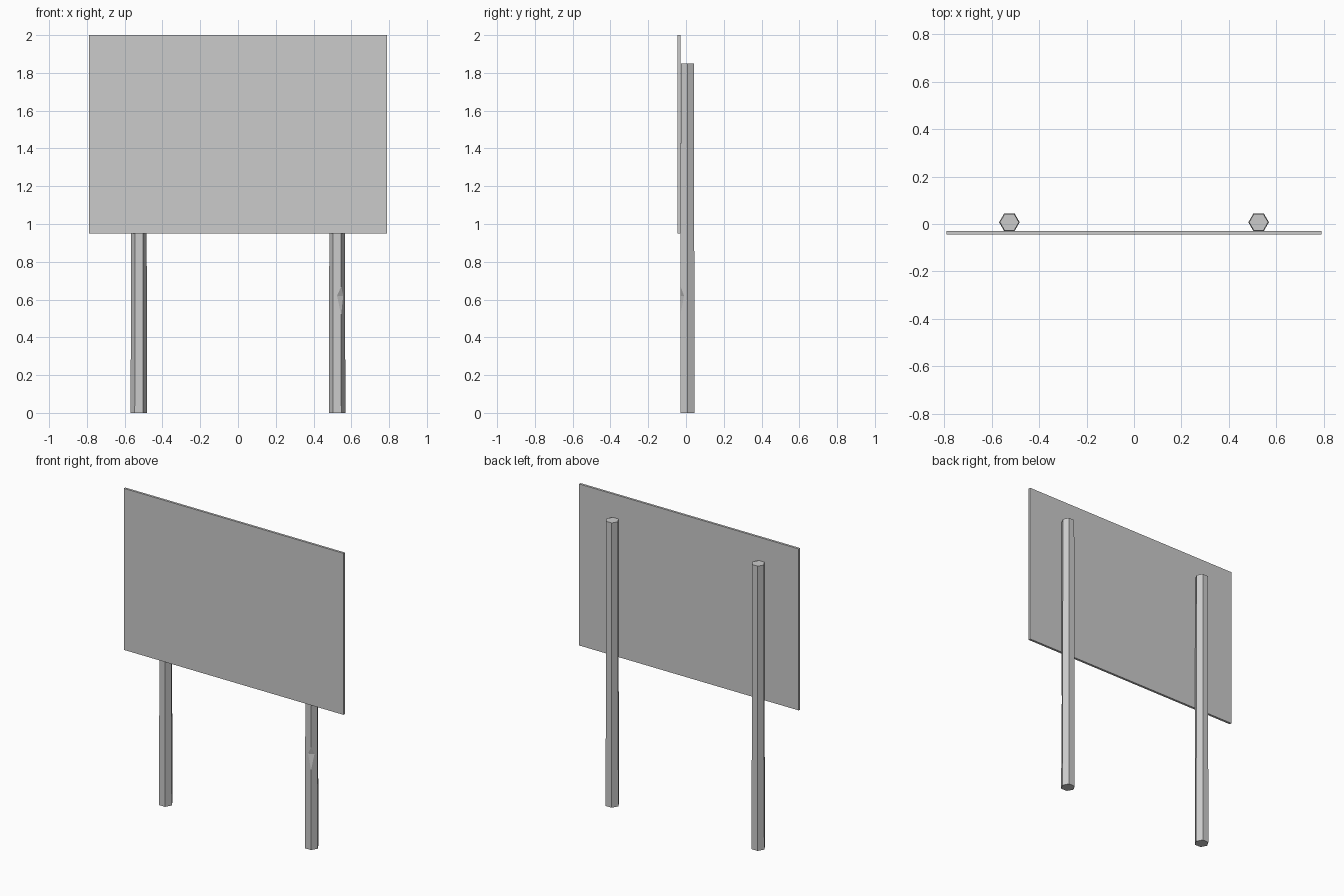
import bpy
import bmesh
from math import cos, sin, pi
from mathutils import Vector

old = bpy.data.objects.get("Cube")
if old:
    bpy.data.objects.remove(old, do_unlink=True)


def make_material(name, color):
    mat = bpy.data.materials.new(name)
    mat.use_nodes = True
    mat.diffuse_color = color
    mat.node_tree.nodes["Principled BSDF"].inputs["Base Color"].default_value = color
    return mat


GREY = make_material("plain grey", (0.6, 0.6, 0.6, 1))


def add_object(name, bm):
    bmesh.ops.recalc_face_normals(bm, faces=bm.faces)
    mesh = bpy.data.meshes.new(name)
    bm.to_mesh(mesh)
    bm.free()
    mesh.materials.append(GREY)
    obj = bpy.data.objects.new(name, mesh)
    bpy.context.collection.objects.link(obj)
    return obj


POST_X, POST_Y, POST_R, POST_H = 0.525, 0.0075, 0.0433, 1.85


def add_post(name, x):
    # Six-sided post, slightly narrower at the top, with a flat side to the front
    bm = bmesh.new()
    rings = []
    for z, r in ((0, POST_R), (POST_H, 0.04)):
        rings.append([bm.verts.new((x + r * cos(i * pi / 3), POST_Y + r * sin(i * pi / 3), z))
                      for i in range(6)])
    bm.faces.new(rings[0][::-1])
    bm.faces.new(rings[1])
    for i in range(6):
        j = (i + 1) % 6
        bm.faces.new((rings[0][i], rings[0][j], rings[1][j], rings[1][i]))
    return add_object(name, bm)


right_post = add_post("right_post", -POST_X)
left_post = add_post("left_post", POST_X)

# Wedge that chips the front outer edge of the left post
out = Vector((cos(-pi / 3), sin(-pi / 3), 0))
side = Vector((-out.y, out.x, 0))
edge = Vector((POST_X, POST_Y, 0)) + out * 0.0423
bm = bmesh.new()
ends = []
for s in (-0.06, 0.06):
    ends.append([bm.verts.new(edge + side * s + out * depth + Vector((0, 0, z)))
                 for depth, z in ((-0.011, 0.62), (0.011, 0.72), (0.011, 0.52 - 0.1))])
bm.faces.new(ends[0])
bm.faces.new(ends[1])
for i in range(3):
    j = (i + 1) % 3
    bm.faces.new((ends[0][i], ends[0][j], ends[1][j], ends[1][i]))
chip_cutter = add_object("chip_cutter", bm)
chip_cutter.hide_render = True
chip_cutter.hide_viewport = True
chip = left_post.modifiers.new("chip", 'BOOLEAN')
chip.operation = 'DIFFERENCE'
chip.solver = 'EXACT'
chip.object = chip_cutter

# Flat sign board on the front of the posts
bm = bmesh.new()
bmesh.ops.create_cube(bm, size=1)
bmesh.ops.scale(bm, vec=(1.58, 0.015, 1.05), verts=bm.verts)
bmesh.ops.translate(bm, vec=(0, -0.0375, 1.475), verts=bm.verts)
add_object("sign_board", bm)
